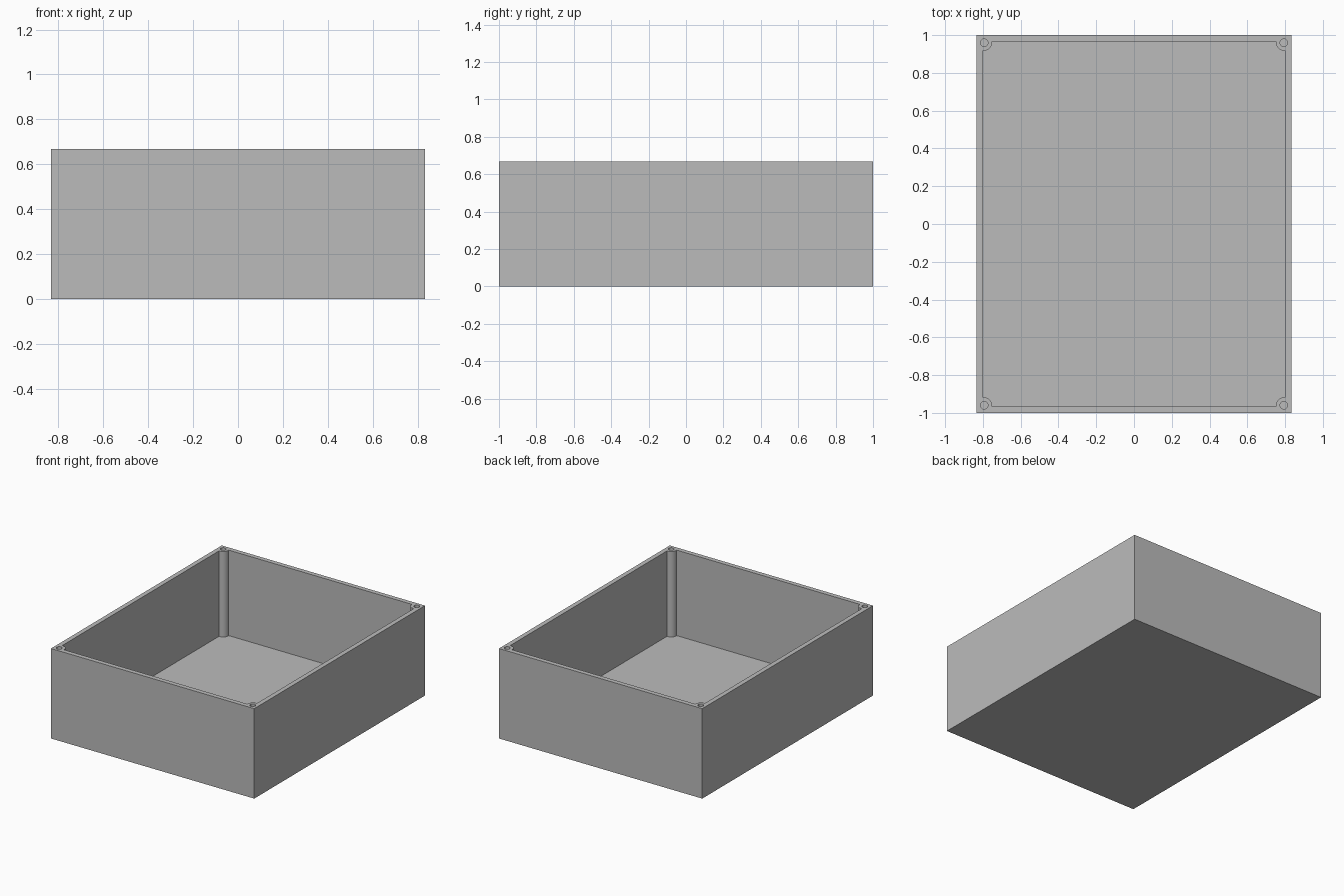
import bpy, bmesh
from math import acos, asin, cos, sin, pi

if "Cube" in bpy.data.objects:
    bpy.data.objects.remove(bpy.data.objects["Cube"], do_unlink=True)

HALF_X, HALF_Y, HEIGHT = 0.8333, 1.0, 0.6667
WALL, FLOOR = 0.0345, 0.0333
INSET, BOSS_R, HOLE_R = 0.04, 0.0417, 0.02
CORNERS = [(1, 1), (-1, 1), (-1, -1), (1, -1)]

grey = bpy.data.materials.new("plain grey")
grey.use_nodes = True
colour = (0.5, 0.5, 0.5, 1)
grey.diffuse_color = colour
grey.node_tree.nodes["Principled BSDF"].inputs["Base Color"].default_value = colour


def prism(bm, outline, z0, z1):
    """Add a closed prism from a counter-clockwise outline."""
    low = [bm.verts.new((x, y, z0)) for x, y in outline]
    high = [bm.verts.new((x, y, z1)) for x, y in outline]
    bm.faces.new(low[::-1])
    bm.faces.new(high)
    n = len(outline)
    for i in range(n):
        j = (i + 1) % n
        bm.faces.new((low[i], low[j], high[j], high[i]))


def make_object(name, bm):
    mesh = bpy.data.meshes.new(name)
    bm.to_mesh(mesh)
    bm.free()
    mesh.materials.append(grey)
    obj = bpy.data.objects.new(name, mesh)
    bpy.context.collection.objects.link(obj)
    return obj


def boss_arc(sx, sy, steps=14):
    """Rounded screw post standing into one corner of the cavity."""
    d = INSET - WALL
    a0, a1 = -acos(d / BOSS_R), -pi - asin(d / BOSS_R)
    points = []
    for i in range(steps + 1):
        a = a0 + (a1 - a0) * i / steps
        points.append((sx * (HALF_X - INSET + BOSS_R * cos(a)),
                       sy * (HALF_Y - INSET + BOSS_R * sin(a))))
    return points if sx * sy > 0 else points[::-1]


# Solid outer block
bm = bmesh.new()
prism(bm, [(sx * HALF_X, sy * HALF_Y) for sx, sy in CORNERS], 0, HEIGHT)
box = make_object("open_box", bm)

# Cavity with corner posts left standing, and a screw hole in each post
bm = bmesh.new()
prism(bm, [p for c in CORNERS for p in boss_arc(*c)], FLOOR, HEIGHT + 0.1)
for sx, sy in CORNERS:
    cx, cy = sx * (HALF_X - INSET), sy * (HALF_Y - INSET)
    circle = [(cx + HOLE_R * cos(2 * pi * i / 32), cy + HOLE_R * sin(2 * pi * i / 32))
              for i in range(32)]
    prism(bm, circle, FLOOR, HEIGHT + 0.1)
cutter = make_object("cavity_cutter", bm)
cutter.hide_render = True

# Hollow out the block
cut = box.modifiers.new("hollow", "BOOLEAN")
cut.operation = "DIFFERENCE"
cut.solver = "EXACT"
cut.object = cutter
bpy.ops.object.select_all(action="DESELECT")
bpy.context.view_layer.objects.active = box
box.select_set(True)
bpy.ops.object.modifier_apply(modifier=cut.name)
bpy.data.objects.remove(cutter, do_unlink=True)
bpy.ops.object.shade_smooth_by_angle()
